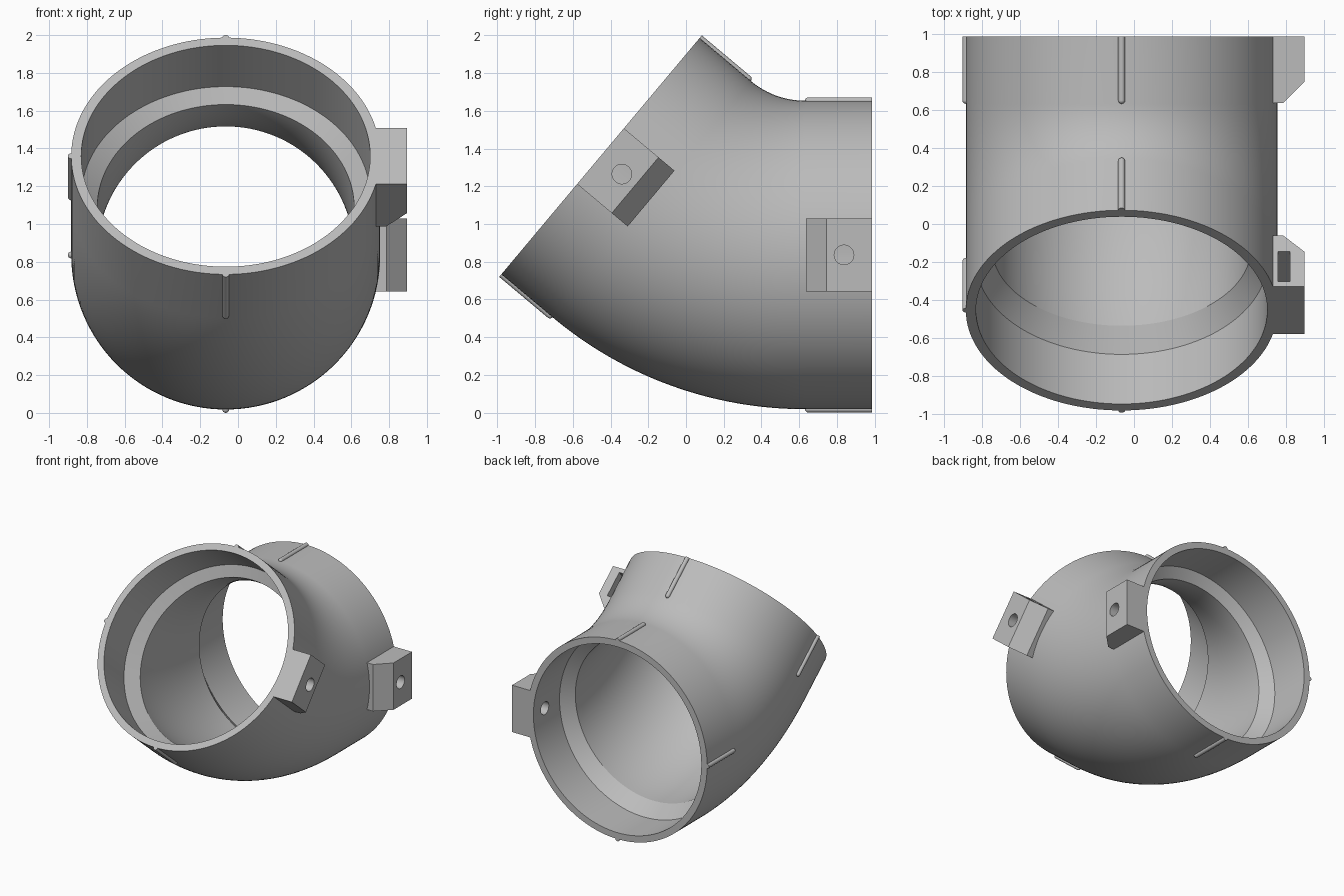
import bpy
import bmesh
from math import sin, cos, tan, pi, radians
from mathutils import Vector, Matrix

cube = bpy.data.objects.get("Cube")
if cube:
    bpy.data.objects.remove(cube, do_unlink=True)

# Main dimensions
CX, CZ, BACK = -0.065, 0.836, 0.986
OUTER, SOCKET, BORE = 0.818, 0.765, 0.68
STRAIGHT, BEND_R, BEND = 0.355, 1.264, radians(40)
LENGTH = 2 * STRAIGHT + BEND_R * BEND
SEGMENTS = 128

grey = bpy.data.materials.new("plain grey")
grey.use_nodes = True
colour = (0.5, 0.5, 0.5, 1)
grey.diffuse_color = colour
grey.node_tree.nodes["Principled BSDF"].inputs["Base Color"].default_value = colour


def frame(s):
    """Centre, travel direction and up direction at distance s from the back end."""
    arc = min(max(s - STRAIGHT, 0), BEND_R * BEND)
    a = arc / BEND_R
    travel = Vector((0, -cos(a), sin(a)))
    up = Vector((0, sin(a), cos(a)))
    pivot = Vector((CX, BACK - STRAIGHT, CZ + BEND_R))
    centre = pivot - up * BEND_R
    centre += travel * (s - STRAIGHT - arc)
    return centre, travel, up


def end_matrix(front):
    """Local axes of a mouth: x sideways, y inward along the pipe, z up."""
    centre, travel, up = frame(LENGTH if front else 0)
    inward = -travel if front else travel
    m = Matrix((Vector((1, 0, 0)), inward, up)).transposed().to_4x4()
    m.translation = centre
    return m


def finish(name, bm, matrix=None):
    if matrix:
        bm.transform(matrix)
    bmesh.ops.recalc_face_normals(bm, faces=bm.faces)
    mesh = bpy.data.meshes.new(name)
    bm.to_mesh(mesh)
    bm.free()
    mesh.materials.append(grey)
    obj = bpy.data.objects.new(name, mesh)
    bpy.context.collection.objects.link(obj)
    return obj


def activate(obj):
    bpy.ops.object.select_all(action="DESELECT")
    obj.select_set(True)
    bpy.context.view_layer.objects.active = obj


def cut(obj, cutter):
    mod = obj.modifiers.new("cut", "BOOLEAN")
    mod.operation = "DIFFERENCE"
    mod.solver = "EXACT"
    mod.object = cutter
    activate(obj)
    bpy.ops.object.modifier_apply(modifier=mod.name)


def smooth(obj):
    activate(obj)
    bpy.ops.object.shade_smooth_by_angle(angle=radians(30))


def prism(name, outline, half_height, matrix):
    """Extrude an (x, inward) outline up and down."""
    bm = bmesh.new()
    low = [bm.verts.new((x, d, -half_height)) for x, d in outline]
    face = bm.faces.new(low)
    top = bmesh.ops.extrude_face_region(bm, geom=[face])["geom"]
    verts = [v for v in top if isinstance(v, bmesh.types.BMVert)]
    bmesh.ops.translate(bm, verts=verts, vec=(0, 0, 2 * half_height))
    return finish(name, bm, matrix)


def cylinder_bm(radius, depth, matrix, segments):
    bm = bmesh.new()
    bmesh.ops.create_cone(bm, cap_ends=True, segments=segments, radius1=radius,
                          radius2=radius, depth=depth, matrix=matrix)
    return bm


# Bent pipe: the wall outline is swept as rings along the bend
depth, chamfer = 0.34, 0.085
steps = 32
bend_stations = [STRAIGHT + BEND_R * BEND * i / steps for i in range(steps + 1)]
inner_start, inner_end = depth + chamfer, LENGTH - depth - chamfer
rings = [(0, OUTER)] + [(s, OUTER) for s in bend_stations] + [(LENGTH, OUTER)]
rings += [(LENGTH, SOCKET), (LENGTH - depth, SOCKET), (inner_end, BORE)]
rings += [(s, BORE) for s in reversed(bend_stations)
          if inner_start + 0.01 < s < inner_end - 0.01]
rings += [(inner_start, BORE), (depth, SOCKET), (0, SOCKET)]

bm = bmesh.new()
loops = []
for s, r in rings:
    centre, travel, up = frame(s)
    loops.append([bm.verts.new(centre + Vector((r * cos(t), 0, 0)) + up * (r * sin(t)))
                  for t in (2 * pi * i / SEGMENTS for i in range(SEGMENTS))])
for i, a in enumerate(loops):
    b = loops[(i + 1) % len(loops)]
    for j in range(SEGMENTS):
        k = (j + 1) % SEGMENTS
        bm.faces.new((a[j], a[k], b[k], b[j]))
pipe = finish("bent_pipe", bm)

# Clamp lugs with a nut slot and a bolt hole, and alignment ribs, at both mouths
lug_outline = [(0.78, 0), (0.96, 0), (0.96, 0.24), (0.85, 0.35), (0.78, 0.35)]
slot_outline = [(0.82, 0.035), (0.885, 0.035), (0.885, 0.24), (0.82, 0.24)]
RIB = 0.018

for label, front in (("back", False), ("front", True)):
    m = end_matrix(front)
    lug = prism(label + "_lug", lug_outline, 0.193, m)
    slot = prism("slot_cutter", slot_outline, 0.15, m @ Matrix.Translation((0, 0, 0.05)))
    bolt = Matrix.Translation((0.85, 0.148, 0)) @ Matrix.Rotation(pi / 2, 4, "Y")
    hole = finish("hole_cutter", cylinder_bm(0.052, 0.36, bolt, 32), m)
    cut(lug, slot)
    cut(lug, hole)
    cut(pipe, hole)
    for cutter in (slot, hole):
        bpy.data.objects.remove(cutter, do_unlink=True)
    smooth(lug)

    for side, angle in (("top", pi / 2), ("right", pi), ("bottom", -pi / 2)):
        spot = Vector((OUTER * cos(angle), 0, OUTER * sin(angle)))
        length = STRAIGHT - RIB
        place = Matrix.Translation(spot + Vector((0, length / 2, 0)))
        bm = cylinder_bm(RIB, length, place @ Matrix.Rotation(pi / 2, 4, "X"), 16)
        bmesh.ops.create_uvsphere(
            bm, u_segments=16, v_segments=8, radius=RIB,
            matrix=Matrix.Translation(spot + Vector((0, length, 0))))
        smooth(finish(label + "_" + side + "_rib", bm, m))

smooth(pipe)
